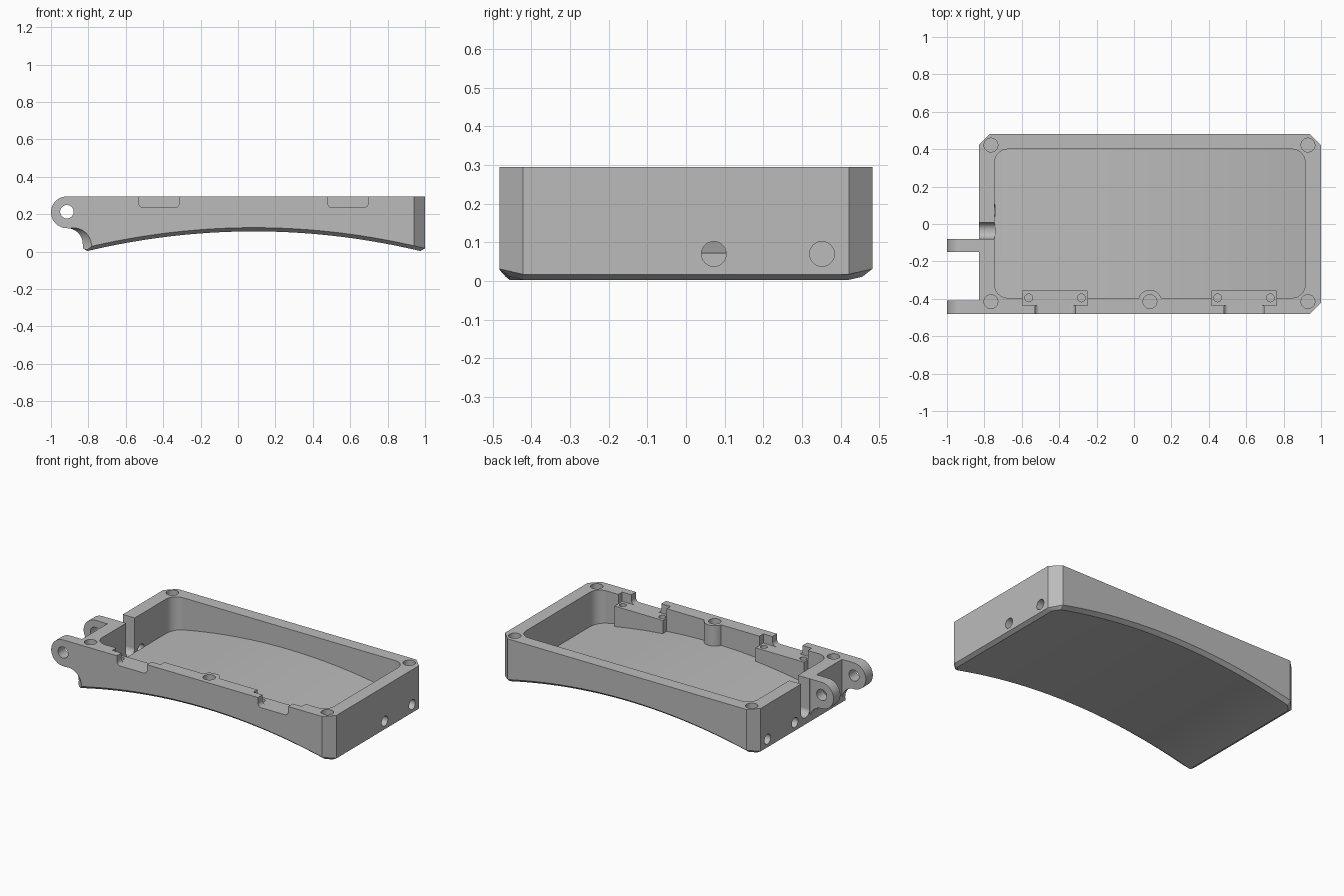
import bpy, bmesh
from math import pi, cos, sin, radians

if "Cube" in bpy.data.objects:
    bpy.data.objects.remove(bpy.data.objects["Cube"], do_unlink=True)

TOP = 0.295
HALF = 0.482
LEFT, RIGHT = -0.83, 1.0
CORNER, BEVEL, STEPS = 0.06, 0.025, 30

grey = bpy.data.materials.new("plain_grey")
grey.use_nodes = True
grey.diffuse_color = (0.5, 0.5, 0.5, 1)
grey.node_tree.nodes["Principled BSDF"].inputs["Base Color"].default_value = grey.diffuse_color


def underside(x):
    """Height of the arched underside."""
    return 0.108 - (x - 0.085) ** 2 / 7.56


def loft(name, sections):
    """Solid skinned through matching closed sections."""
    bm = bmesh.new()
    rings = [[bm.verts.new(p) for p in s] for s in sections]
    n = len(rings[0])
    for a, b in zip(rings, rings[1:]):
        for i in range(n):
            j = (i + 1) % n
            bm.faces.new((a[i], a[j], b[j], b[i]))
    bm.faces.new(rings[0][::-1])
    bm.faces.new(rings[-1])
    bmesh.ops.recalc_face_normals(bm, faces=bm.faces)
    mesh = bpy.data.meshes.new(name)
    bm.to_mesh(mesh)
    bm.free()
    mesh.materials.append(grey)
    obj = bpy.data.objects.new(name, mesh)
    bpy.context.collection.objects.link(obj)
    return obj


def prism(name, outline, axis, start, end):
    """Extrude a 2D outline along an axis."""
    place = {"X": lambda u, v, w: (w, u, v),
             "Y": lambda u, v, w: (u, w, v),
             "Z": lambda u, v, w: (u, v, w)}[axis]
    return loft(name, [[place(u, v, w) for u, v in outline] for w in (start, end)])


def arc(u, v, r, start, end, n):
    return [(u + r * cos(radians(start + (end - start) * i / n)),
             v + r * sin(radians(start + (end - start) * i / n))) for i in range(n + 1)]


def circle(u, v, r, n=40):
    return arc(u, v, r, 0, 360, n)[:-1]


def rect(u0, u1, v0, v1, r=0):
    if not r:
        return [(u0, v0), (u1, v0), (u1, v1), (u0, v1)]
    return (arc(u0 + r, v0 + r, r, 180, 270, 10) + arc(u1 - r, v0 + r, r, 270, 360, 10)
            + arc(u1 - r, v1 - r, r, 0, 90, 10) + arc(u0 + r, v1 - r, r, 90, 180, 10))


def combine(target, tool, operation="DIFFERENCE"):
    """Apply a boolean and discard the tool."""
    mod = target.modifiers.new("cut", "BOOLEAN")
    mod.operation, mod.solver, mod.object = operation, "EXACT", tool
    bpy.context.view_layer.objects.active = target
    bpy.ops.object.modifier_apply(modifier=mod.name)
    bpy.data.objects.remove(tool, do_unlink=True)


# Case body: cross-sections along x with clipped corners and a bevelled arched base
def section(x):
    end = x in (LEFT, RIGHT)
    clip_right = max(0, x - (RIGHT - CORNER))
    clip_left = max(0, LEFT + CORNER - x)
    lo = -HALF + clip_right
    hi = HALF - max(clip_right, clip_left)
    edge = underside(x) + 0.02
    base = edge if end else underside(x)
    return [(x, lo + BEVEL, base), (x, lo, edge), (x, lo, TOP),
            (x, hi, TOP), (x, hi, edge), (x, hi - BEVEL, base)]


a, b = LEFT + CORNER, RIGHT - CORNER
stations = ([LEFT, LEFT + BEVEL] + [a + (b - a) * i / STEPS for i in range(STEPS + 1)]
            + [RIGHT - BEVEL, RIGHT])
case = loft("case_body", [section(x) for x in stations])

# Pivot ears with a concave fillet beneath
PX, PZ, PR = -0.915, 0.21, 0.085
FZ = PZ - 2 * PR
ear = ([(-0.79, TOP)] + arc(PX, PZ, PR, 90, 270, 24)
       + arc(PX, FZ, PR, 90, 0, 14)[1:] + [(-0.79, FZ)])
for y0, y1 in ((-HALF, -0.41), (-0.15, -0.08)):
    combine(case, prism("ear", ear, "Y", y0, y1), "UNION")

# Tray cavity, leaving the arched floor, the screw boss and two latch pads
cavity = prism("cavity", rect(-0.745, 0.915, -0.395, 0.4, 0.07), "Z", -0.1, 0.5)
floor = loft("floor", [[(x, -0.6, -0.3), (x, 0.6, -0.3), (x, 0.6, underside(x) + 0.055),
                        (x, -0.6, underside(x) + 0.055)]
                       for x in [-0.9 + 1.95 * i / STEPS for i in range(STEPS + 1)]])
combine(cavity, floor)
combine(cavity, prism("boss", circle(0.085, -0.415, 0.063), "Z", -0.2, 0.6))
LATCHES = (-0.422, 0.588)
for x in LATCHES:
    combine(cavity, prism("pad", rect(x - 0.173, x + 0.173, -0.46, -0.355), "Z", -0.2, 0.6))
combine(case, cavity)

# Latch recesses, front notches and small pin holes
for x in LATCHES:
    combine(case, prism("recess", rect(x - 0.173, x + 0.173, -0.435, -0.345), "Z", 0.235, 0.5))
    combine(case, prism("notch", rect(x - 0.108, x + 0.108, 0.235, 0.5, 0.025), "Y", -0.6, -0.42))
    for side in (-1, 1):
        combine(case, prism("pin_hole", circle(x + side * 0.141, -0.395, 0.021, 24), "Z", 0.17, 0.4))

# Screw holes in the rim
for x, y in ((-0.765, 0.422), (0.93, 0.422), (-0.765, -0.415), (0.93, -0.415), (0.085, -0.415)):
    combine(case, prism("screw_hole", circle(x, y, 0.037), "Z", 0.15, 0.5))

# End wall holes: one through to the tray, one blind
for y, depth in ((0.072, 0.087), (0.352, 0.055)):
    hole = circle(y, 0.07, 0.032)
    combine(case, prism("end_hole", hole, "X", RIGHT - depth, 1.2))
    combine(case, prism("end_hole", hole, "X", -1.2, LEFT + depth))

# Cable slot in the end wall, pivot bore and sloped relief under the outer ear
combine(case, prism("slot", rect(-0.079, 0.008, 0.06, 0.5, 0.04), "X", -0.9, -0.743))
combine(case, prism("bore", circle(PX, PZ + 0.003, 0.036), "Y", -0.6, 0.0))
combine(case, loft("relief", [[(u, y, v) for u, v in circle(cx, cz, r)] for y, cx, cz, r in
                              ((-0.5, -0.862, 0.028, 0.1), (-0.44, PX, FZ, 0.082))]))

# Smooth curved walls, keep machined edges crisp
for o in bpy.context.selected_objects:
    o.select_set(False)
case.select_set(True)
bpy.context.view_layer.objects.active = case
bpy.ops.object.shade_smooth_by_angle(angle=radians(20))
weighted = case.modifiers.new("flat_walls", "WEIGHTED_NORMAL")
weighted.keep_sharp = True
